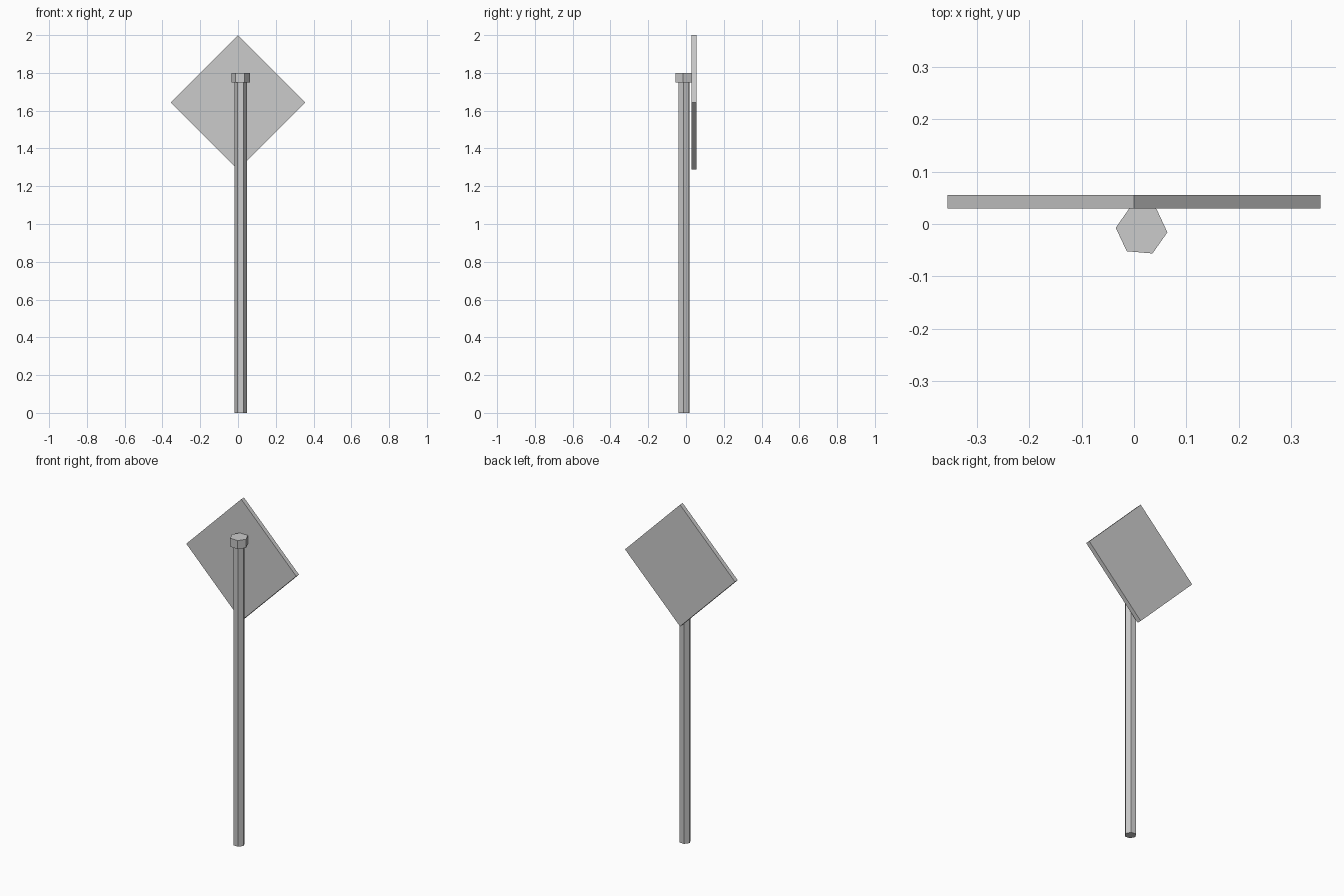
import bpy
from math import radians, pi

if "Cube" in bpy.data.objects:
    bpy.data.objects.remove(bpy.data.objects["Cube"])

POST_X, POST_Y = 0.0145, -0.0115
TURN = radians(-5)  # slight twist of the post about its axis


def hex_prism(name, radius, z0, z1):
    bpy.ops.mesh.primitive_cylinder_add(
        vertices=6, radius=radius, depth=z1 - z0,
        location=(POST_X, POST_Y, (z0 + z1) / 2))
    ob = bpy.context.object
    ob.name = name
    # Blender's first vertex lies on +y; turn it to +x, then twist
    ob.rotation_euler.z = TURN - pi / 2
    return ob


# Hexagonal post and its wider cap
hex_prism("post", 0.032, 0.0, 1.75)
hex_prism("post_cap", 0.0495, 1.75, 1.8)

# Square sign plate standing on its corner behind the post
HALF_DIAGONAL = 0.356
SIDE = HALF_DIAGONAL * 2 ** 0.5
Y0, Y1 = 0.03, 0.0555
bpy.ops.mesh.primitive_cube_add(
    size=1, location=(0, (Y0 + Y1) / 2, 2 - HALF_DIAGONAL))
plate = bpy.context.object
plate.name = "sign_plate"
plate.scale = (SIDE, Y1 - Y0, SIDE)
plate.rotation_euler.y = radians(45)
